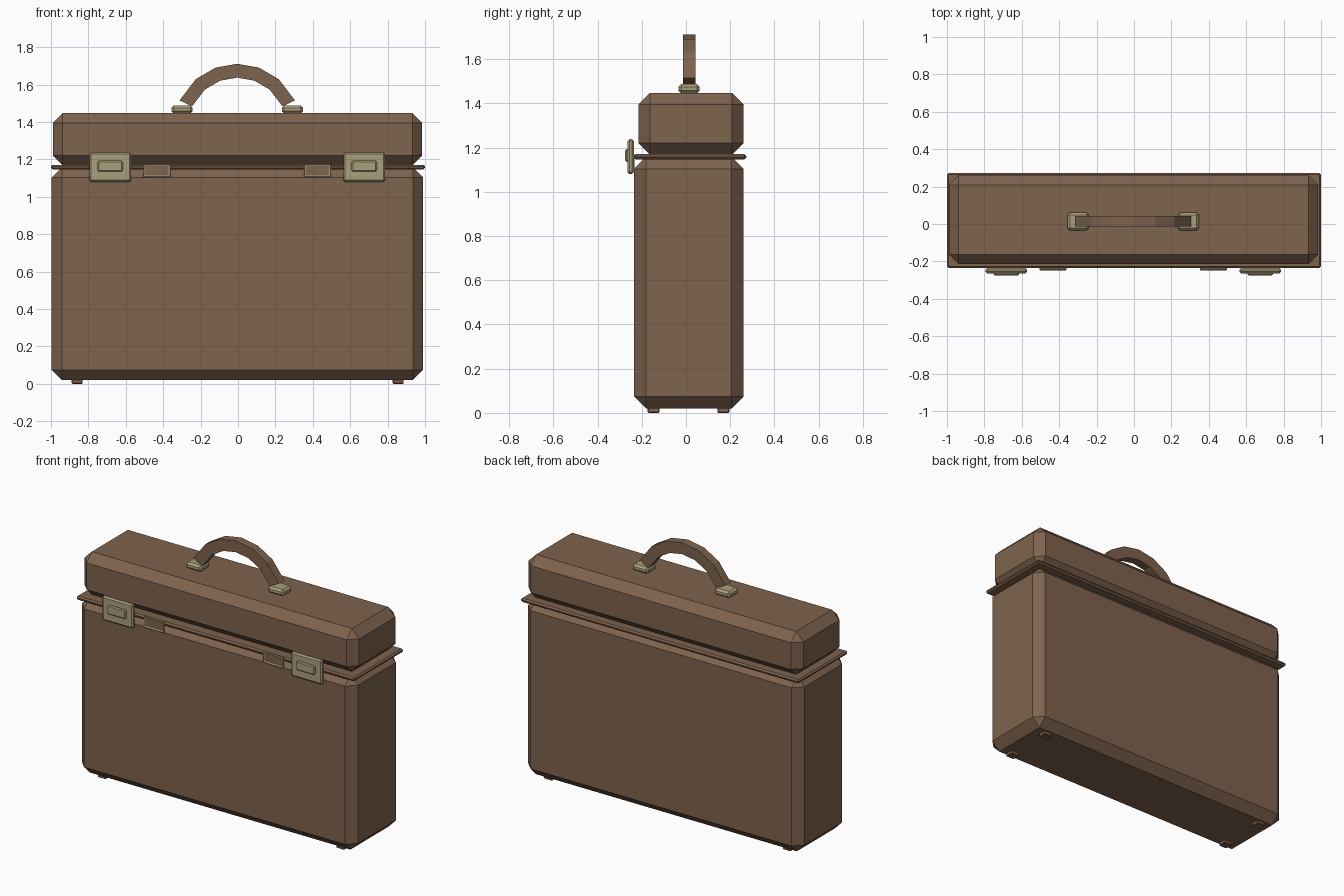
import bpy
import bmesh
from math import sin, cos, radians

if "Cube" in bpy.data.objects:
    bpy.data.objects.remove(bpy.data.objects["Cube"])


def make_material(name, colour):
    mat = bpy.data.materials.new(name)
    mat.use_nodes = True
    mat.diffuse_color = (*colour, 1)
    shader = next(n for n in mat.node_tree.nodes if n.type == 'BSDF_PRINCIPLED')
    shader.inputs["Base Color"].default_value = (*colour, 1)
    return mat


leather = make_material("brown leather", (0.21, 0.125, 0.075))
brass = make_material("pale brass", (0.41, 0.35, 0.2))


def finish(name, bm, *materials):
    bmesh.ops.recalc_face_normals(bm, faces=bm.faces)
    mesh = bpy.data.meshes.new(name)
    bm.to_mesh(mesh)
    bm.free()
    for mat in materials:
        mesh.materials.append(mat)
    obj = bpy.data.objects.new(name, mesh)
    bpy.context.collection.objects.link(obj)
    return obj


def box_mesh(low, high, bevel):
    """Box between two corners with a single flat chamfer on all edges."""
    bm = bmesh.new()
    bmesh.ops.create_cube(bm, size=1)
    for v in bm.verts:
        v.co = [(a + b) / 2 + c * (b - a) for a, b, c in zip(low, high, v.co)]
    if bevel:
        bmesh.ops.bevel(bm, geom=bm.edges[:], offset=bevel, segments=1,
                        profile=0.5, affect='EDGES')
    return bm


def box(name, low, high, bevel, mat):
    return finish(name, box_mesh(low, high, bevel), mat)


# Case body, rim between the halves, and lid
box("case_body", (-0.996, -0.236, 0.02), (0.99, 0.261, 1.158), 0.055, leather)
box("case_rim", (-1, -0.236, 1.146), (1, 0.273, 1.171), 0.009, leather)
box("case_lid", (-0.99, -0.215, 1.168), (0.985, 0.261, 1.448), 0.053, leather)

centre_x = -0.004
handle_y = 0.014

for side, s in (("left", 1), ("right", -1)):
    # Feet
    for end, y in (("front", -0.147), ("back", 0.169)):
        x = s * 0.858 - 0.002
        box(f"foot_{end}_{side}", (x - 0.029, y - 0.027, 0),
            (x + 0.029, y + 0.027, 0.024), 0.004, leather)

    # Latch plate and its raised button
    x = centre_x + s * 0.679
    box(f"latch_plate_{side}", (x - 0.111, -0.264, 1.08),
        (x + 0.111, -0.236, 1.238), 0.009, brass)
    box(f"latch_button_{side}", (x - 0.067, -0.275, 1.135),
        (x + 0.067, -0.258, 1.193), 0.006, brass)

    # Small clasp: brass frame around a leather panel
    x = centre_x + s * 0.429
    bm = box_mesh((x - 0.073, -0.248, 1.104), (x + 0.073, -0.234, 1.176), 0.004)
    front = min(bm.faces, key=lambda f: f.calc_center_median().y)
    bmesh.ops.inset_region(bm, faces=[front], thickness=0.01, depth=-0.003)
    front.material_index = 1
    finish(f"clasp_{side}", bm, brass, leather)

    # Handle mount
    x = centre_x + s * 0.295
    box(f"handle_mount_{side}", (x - 0.057, handle_y - 0.048, 1.445),
        (x + 0.057, handle_y + 0.048, 1.488), 0.013, brass)

# Arched handle, a rectangular strap swept along an arc
inner, outer, arc_z, half_width = 0.267, 0.341, 1.37, 0.028
half_arc = [20, 40.5, 64.8]
angles = [-a for a in reversed(half_arc)] + [0] + half_arc
bm = bmesh.new()
rings = []
for a in map(radians, angles):
    corners = ((inner, -1), (outer, -1), (outer, 1), (inner, 1))
    rings.append([bm.verts.new((centre_x + r * sin(a), handle_y + w * half_width,
                                arc_z + r * cos(a))) for r, w in corners])
for one, two in zip(rings, rings[1:]):
    for i in range(4):
        j = (i + 1) % 4
        bm.faces.new((one[i], one[j], two[j], two[i]))
bm.faces.new(rings[0])
bm.faces.new(rings[-1])
finish("handle", bm, leather)
